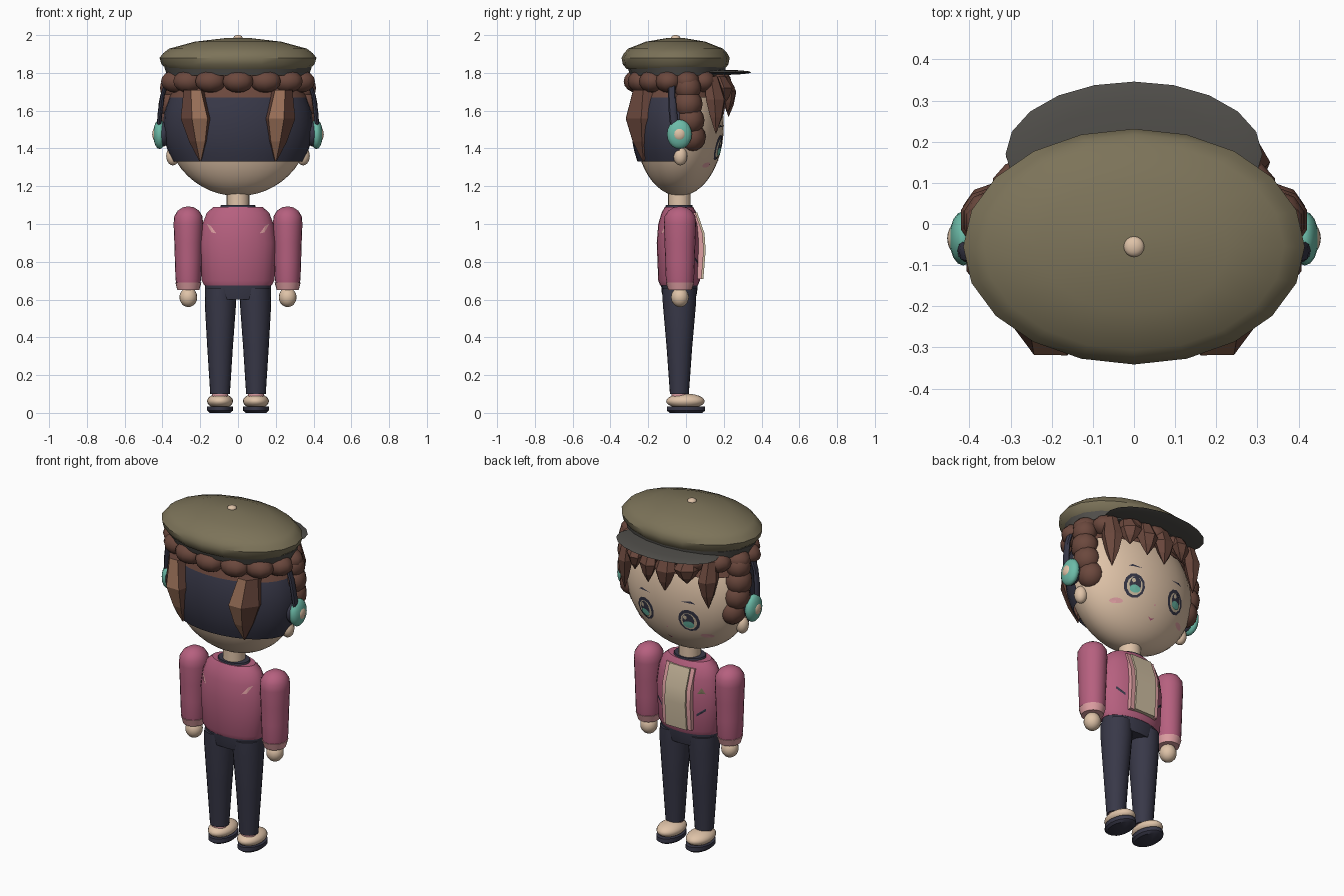
import bpy, bmesh, math
from mathutils import Vector
from mathutils.bvhtree import BVHTree

cube = bpy.data.objects.get("Cube")
if cube:
    bpy.data.objects.remove(cube, do_unlink=True)


def material(name, hexcode):
    rgb = [int(hexcode[i:i + 2], 16) / 255 for i in (0, 2, 4)]
    lin = [c / 12.92 if c <= 0.04045 else ((c + 0.055) / 1.055) ** 2.4 for c in rgb]
    m = bpy.data.materials.new(name)
    m.use_nodes = True
    m.diffuse_color = (*lin, 1)
    m.node_tree.nodes["Principled BSDF"].inputs["Base Color"].default_value = (*lin, 1)
    return m


OLIVE = material("olive cloth", "7C7359")
GREY = material("dark grey", "504E4A")
BROWN = material("brown hair", "6B483D")
TAN = material("light brown hair", "9A7058")
NAVY = material("navy", "383848")
PINK = material("rose", "B6607F")
BLUSH = material("pale pink", "DE9FA2")
TEAL = material("teal", "6CBBA8")
SKIN = material("skin", "DFC3A8")
CREAM = material("cream", "CDBCA0")


def finish(name, bm, mats, smooth=40, rule=None):
    """Turn a bmesh into an object; rule maps a face to a material slot."""
    bmesh.ops.recalc_face_normals(bm, faces=bm.faces)
    if rule:
        for f in bm.faces:
            f.material_index = rule(f)
    me = bpy.data.meshes.new(name)
    bm.to_mesh(me)
    bm.free()
    for m in mats if isinstance(mats, (list, tuple)) else [mats]:
        me.materials.append(m)
    if smooth:
        me.shade_smooth()
        me.set_sharp_from_angle(angle=math.radians(smooth))
    ob = bpy.data.objects.new(name, me)
    bpy.context.scene.collection.objects.link(ob)
    return ob


def ball_mesh(loc, rad, seg, rings):
    bm = bmesh.new()
    bmesh.ops.create_uvsphere(bm, u_segments=seg, v_segments=rings, radius=1)
    bmesh.ops.scale(bm, vec=rad, verts=bm.verts)
    bmesh.ops.translate(bm, vec=loc, verts=bm.verts)
    return bm


def ball(name, loc, rad, mat, seg=16, rings=10, smooth=60):
    return finish(name, ball_mesh(loc, rad, seg, rings), mat, smooth)


def loft(name, rings, mat, n=20, turn=0, smooth=40, rule=None):
    """Stack elliptical rings (z, rx, ry, cx, cy) and cap both ends."""
    bm = bmesh.new()
    c, s = math.cos(turn), math.sin(turn)
    loops = []
    for z, rx, ry, cx, cy in rings:
        loop = []
        for i in range(n):
            a = math.tau * i / n
            u, v = rx * math.cos(a), ry * math.sin(a)
            loop.append(bm.verts.new((cx + u * c - v * s, cy + u * s + v * c, z)))
        loops.append(loop)
    for lo, hi in zip(loops, loops[1:]):
        for i in range(n):
            j = (i + 1) % n
            bm.faces.new((lo[i], lo[j], hi[j], hi[i]))
    bm.faces.new(loops[0][::-1])
    bm.faces.new(loops[-1])
    return finish(name, bm, mat, smooth, rule)


def lock(name, top, tip, w, d, mats=BROWN, rule=None):
    """Faceted pointed hair lock hanging from top to tip."""
    top, tip = Vector(top), Vector(tip)
    turn = math.atan2(top.y + 0.04, top.x) - math.pi / 2
    rings = []
    for t, k in ((1, 0.04), (0.72, 0.6), (0.4, 1), (0, 0.65)):
        p = top.lerp(tip, t)
        bulge = 0.02 * k * (1 if top.y > 0 else -1)
        rings.append((p.z, w * k, d * k, p.x, p.y + bulge))
    loft(name, rings, mats, n=6, turn=turn, smooth=0, rule=rule)


def decal(name, target, pts, mat, side=1, lift=0.004):
    """Thin painted plate: a polygon in x, z laid on target's +y or -y surface."""
    me = target.data
    tree = BVHTree.FromPolygons([v.co for v in me.vertices], [p.vertices for p in me.polygons])
    mid = (sum(p[0] for p in pts) / len(pts), sum(p[1] for p in pts) / len(pts))
    bm = bmesh.new()
    vs = []
    for x, z in [mid, *pts]:
        hit = tree.ray_cast(Vector((x, side, z)), Vector((0, -side, 0)))[0]
        y = hit.y if hit else 0
        vs.append(bm.verts.new((x, y + side * lift, z)))
    rim = vs[1:]
    for a, b in zip(rim, rim[1:] + rim[:1]):
        bm.faces.new((vs[0], a, b))
    ob = finish(name, bm, mat, 0)
    if ob.data.polygons[0].normal.y * side < 0:
        ob.data.flip_normals()


def oval(x, z, rx, rz, n=12):
    return [(x + rx * math.cos(math.tau * i / n), z + rz * math.sin(math.tau * i / n)) for i in range(n)]


# Head and neck
HEAD = Vector((0, -0.035, 1.52))
head = ball("head", HEAD, (0.38, 0.235, 0.372), SKIN, 32, 24)
loft("neck", [(1.06, .06, .06, 0, -.035), (1.18, .06, .06, 0, -.035)], SKIN)

# Hair shell: navy at the nape, brown above, open at the face
bm = ball_mesh(HEAD, (0.396, 0.255, 0.385), 32, 24)
for z in (1.33, 1.67):
    geom = bm.verts[:] + bm.edges[:] + bm.faces[:]
    bmesh.ops.bisect_plane(bm, geom=geom, plane_co=(0, 0, z), plane_no=(0, 0, 1))
drop = []
for f in bm.faces:
    c = f.calc_center_median()
    if c.z < 1.33 or (c.z < 1.67 and c.y > -0.03):
        drop.append(f)
bmesh.ops.delete(bm, geom=drop, context="FACES")
finish("hair_shell", bm, [NAVY, BROWN], 60, lambda f: int(f.calc_center_median().z > 1.67))

# Curls under the cap
for i in range(14):
    a = math.tau * (i + 0.5) / 14
    ball(f"crown_curl_{i}", (0.335 * math.cos(a), -0.045 + 0.215 * math.sin(a), 1.755),
         (0.085, 0.07, 0.06), BROWN, 10, 8)

# Fringe locks
for i, (x, z, w) in enumerate([(.28, 1.48, .06), (.19, 1.63, .065), (.09, 1.59, .06),
                               (-.02, 1.57, .065), (-.15, 1.64, .07), (-.26, 1.51, .06)]):
    y = 0.235 * math.sqrt(1 - (x / 0.4) ** 2)
    lock(f"fringe_lock_{i}", (x, y - 0.045, 1.78), (x * 1.02, y - 0.01, z), w, 0.045)

for s, side in ((1, "left"), (-1, "right")):
    # Back locks with a lighter inner facet
    lock(f"{side}_back_lock", (s * .235, -.215, 1.71), (s * .2, -.225, 1.33), .1, .075,
         [BROWN, TAN], lambda f, s=s: int(f.normal.y < -0.3 and f.normal.x * s < 0.15))
    # Side curls
    for i, (x, y, z, r) in enumerate([(.35, .01, 1.72, .07), (.35, .01, 1.635, .078),
                                      (.345, .02, 1.55, .078), (.325, .03, 1.46, .075)]):
        ball(f"{side}_side_curl_{i}", (s * x, y, z), (r * .95, r, r), BROWN, 10, 8)
    # Ears and headphones
    ball(f"{side}_ear", (s * .345, -.03, 1.36), (.035, .037, .05), SKIN)
    ball(f"{side}_headphone_pad", (s * .395, -.04, 1.475), (.035, .06, .065), NAVY)
    ball(f"{side}_headphone_cup", (s * .415, -.035, 1.475), (.034, .066, .078), TEAL)
    ball(f"{side}_headphone_cap", (s * .432, -.035, 1.475), (.022, .036, .038), SKIN)
    loft(f"{side}_headphone_band", [(1.5, .012, .022, s * .42, -.06), (1.6, .012, .022, s * .412, -.07),
                                    (1.68, .012, .02, s * .4, -.075), (1.77, .012, .02, s * .37, -.075)],
         NAVY, n=8)
    # Eyes, brows and cheeks
    ex, ez = s * 0.14, 1.405
    decal(f"{side}_eye_outline", head, oval(ex, ez, .06, .068), NAVY, lift=.004)
    decal(f"{side}_eye_white", head, oval(ex, ez - .003, .045, .052), CREAM, lift=.007)
    decal(f"{side}_iris", head, oval(ex, ez + .003, .033, .044), NAVY, lift=.01)
    decal(f"{side}_iris_glow", head, oval(ex, ez - .022, .03, .022), TEAL, lift=.012)
    decal(f"{side}_eye_glint", head, oval(ex + .014, ez + .022, .011, .013, 8), CREAM, lift=.013)
    decal(f"{side}_brow", head, [(s * .1, 1.515), (s * .16, 1.525), (s * .185, 1.51), (s * .16, 1.513)], NAVY)
    decal(f"{side}_cheek", head, oval(s * .215, 1.312, .032, .014), BLUSH)

decal("mouth", head, [(-.02, 1.272), (0, 1.266), (.02, 1.272), (0, 1.257)], PINK)
decal("nose", head, oval(0, 1.335, .006, .006, 6), BLUSH)

# Flat cap
loft("cap_crown", [(z, r, r * .69, 0, -.055) for z, r in
                   ((1.82, .375), (1.845, .405), (1.88, .415), (1.905, .395), (1.928, .365),
                    (1.965, .23), (1.985, .06))], OLIVE)
loft("cap_band", [(1.785, .375, .25, 0, -.045), (1.83, .39, .26, 0, -.05)], GREY)
ball("cap_brim", (0, .17, 1.803), (.312, .176, .014), GREY, 20, 8)
ball("cap_button", (0, -.055, 1.985), (.025, .025, .015), SKIN)

# Jacket body
jacket = loft("jacket", [(.675, .178, .1, 0, -.037), (.7, .192, .11, 0, -.037), (.9, .202, .118, 0, -.037),
                         (1.0, .188, .11, 0, -.037), (1.06, .165, .092, 0, -.037),
                         (1.09, .13, .075, 0, -.037)], PINK, n=24)
loft("collar", [(1.075, .1, .075, 0, -.037), (1.1, .09, .07, 0, -.037)], NAVY)

# Shirt front: slab with a curved side profile
for name, w, x, dy, mat in (("shirt_front", .067, 0, 0, CREAM), ("left_lapel", .014, .078, -.01, BLUSH),
                            ("right_lapel", .014, -.078, -.01, BLUSH)):
    bm = bmesh.new()
    profile = [(.0, .71), (.092, .71), (.104, .86), (.098, .95), (.06, 1.06), (0, 1.06)]
    face = bm.faces.new([bm.verts.new((x - w, y + dy, z)) for y, z in profile])
    out = bmesh.ops.extrude_face_region(bm, geom=[face])["geom"]
    bmesh.ops.translate(bm, vec=(2 * w, 0, 0), verts=[v for v in out if isinstance(v, bmesh.types.BMVert)])
    finish(name, bm, mat, 30)

decal("chest_patch", jacket, [(-.155, .925), (-.115, .925), (-.135, .96)], OLIVE)

for s, side in ((1, "left"), (-1, "right")):
    # Jacket trims
    decal(f"{side}_pocket", jacket, [(s * .11, .79), (s * .155, .825), (s * .155, .84), (s * .11, .805)], NAVY)
    decal(f"{side}_back_stripe", jacket, [(s * .165, 1.0), (s * .145, .99), (s * .115, .95), (s * .14, .955)],
          BLUSH, side=-1)
    # Arms
    ax, ay = s * .263, -.032
    loft(f"{side}_sleeve", [(z, r, r * 1.1, ax, ay) for z, r in
                            ((.675, .062), (.71, .068), (.8, .071), (.9, .074), (1.0, .078), (1.04, .075),
                             (1.07, .057), (1.088, .03), (1.092, .008))], PINK)
    loft(f"{side}_cuff", [(.65, .058, .062, ax, ay), (.69, .069, .075, ax, ay)], BLUSH)
    ball(f"{side}_hand", (ax, ay, .612), (.047, .047, .052), SKIN)
    # Legs and shoes
    loft(f"{side}_trouser_leg", [(.1, .052, .05, s * .095, -.035), (.35, .068, .068, s * .095, -.035),
                                 (.58, .083, .088, s * .093, -.035), (.66, .08, .09, s * .093, -.035)], NAVY)
    loft(f"{side}_sock", [(.07, .043, .042, s * .095, -.035), (.12, .043, .042, s * .095, -.035)], BLUSH)
    ball(f"{side}_shoe", (s * .095, -.003, .062), (.069, .102, .04), SKIN, 20, 12)
    loft(f"{side}_shoe_sole", [(0, .055, .085, s * .095, 0), (.012, .068, .102, s * .095, 0),
                               (.035, .068, .1, s * .095, 0)], NAVY)

# Hips and waistband
loft("hips", [(.6, .165, .085, 0, -.035), (.64, .174, .094, 0, -.035), (.68, .176, .097, 0, -.035)], NAVY)
